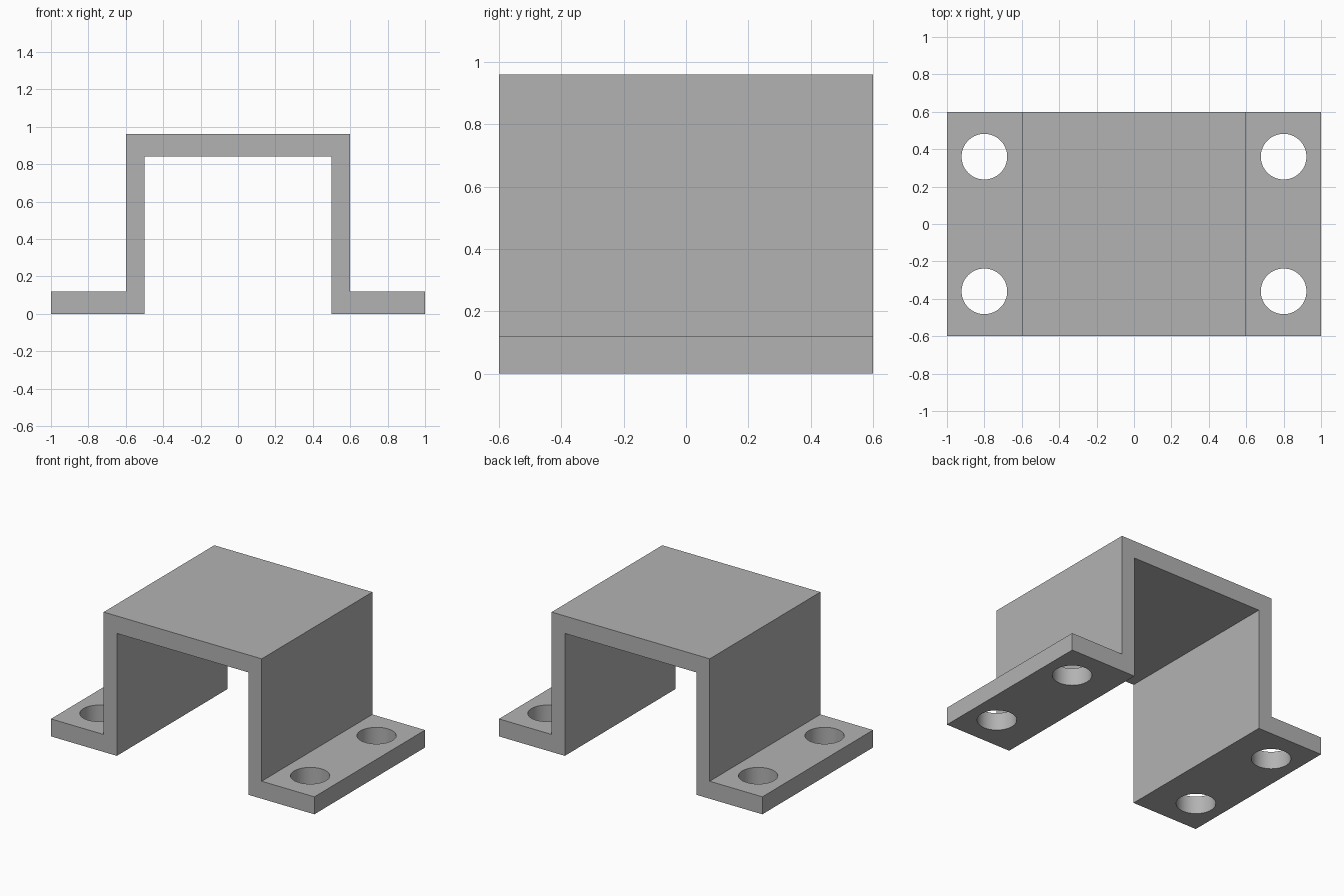
import bpy
import bmesh

cube = bpy.data.objects.get("Cube")
if cube:
    bpy.data.objects.remove(cube, do_unlink=True)

DEPTH, FLANGE = 1.2, 0.12

# Single flat grey
grey = bpy.data.materials.new("plain grey")
grey.use_nodes = True
colour = (0.45, 0.45, 0.45, 1)
grey.diffuse_color = colour
grey.node_tree.nodes["Principled BSDF"].inputs["Base Color"].default_value = colour


def make_object(name, bm):
    bmesh.ops.recalc_face_normals(bm, faces=bm.faces)
    mesh = bpy.data.meshes.new(name)
    bm.to_mesh(mesh)
    bm.free()
    mesh.materials.append(grey)
    obj = bpy.data.objects.new(name, mesh)
    bpy.context.collection.objects.link(obj)
    return obj


# Hat-shaped bracket: mirrored half profile, extruded front to back
half = [(0.6, 0.96), (0.6, FLANGE), (1, FLANGE), (1, 0), (0.5, 0), (0.5, 0.84)]
profile = half + [(-x, z) for x, z in reversed(half)]
bm = bmesh.new()
face = bm.faces.new([bm.verts.new((x, -DEPTH / 2, z)) for x, z in profile])
extruded = bmesh.ops.extrude_face_region(bm, geom=[face], use_keep_orig=True)["geom"]
moved = [v for v in extruded if isinstance(v, bmesh.types.BMVert)]
bmesh.ops.translate(bm, verts=moved, vec=(0, DEPTH, 0))
bracket = make_object("mounting_bracket", bm)

# Four bolt holes through the flanges
bm = bmesh.new()
for x in (-0.8, 0.8):
    for y in (-0.36, 0.36):
        drill = bmesh.ops.create_cone(bm, cap_ends=True, segments=64,
                                      radius1=0.122, radius2=0.122, depth=0.3)
        bmesh.ops.translate(bm, verts=drill["verts"], vec=(x, y, FLANGE / 2))
cutter = make_object("bolt_hole_cutter", bm)
cutter.hide_render = True

holes = bracket.modifiers.new("bolt holes", "BOOLEAN")
holes.operation = "DIFFERENCE"
holes.solver = "EXACT"
holes.object = cutter

# Apply the cut and discard the cutter
bpy.ops.object.select_all(action="DESELECT")
bracket.select_set(True)
bpy.context.view_layer.objects.active = bracket
bpy.ops.object.modifier_apply(modifier=holes.name)
bpy.data.objects.remove(cutter, do_unlink=True)
bpy.ops.object.shade_smooth_by_angle()
